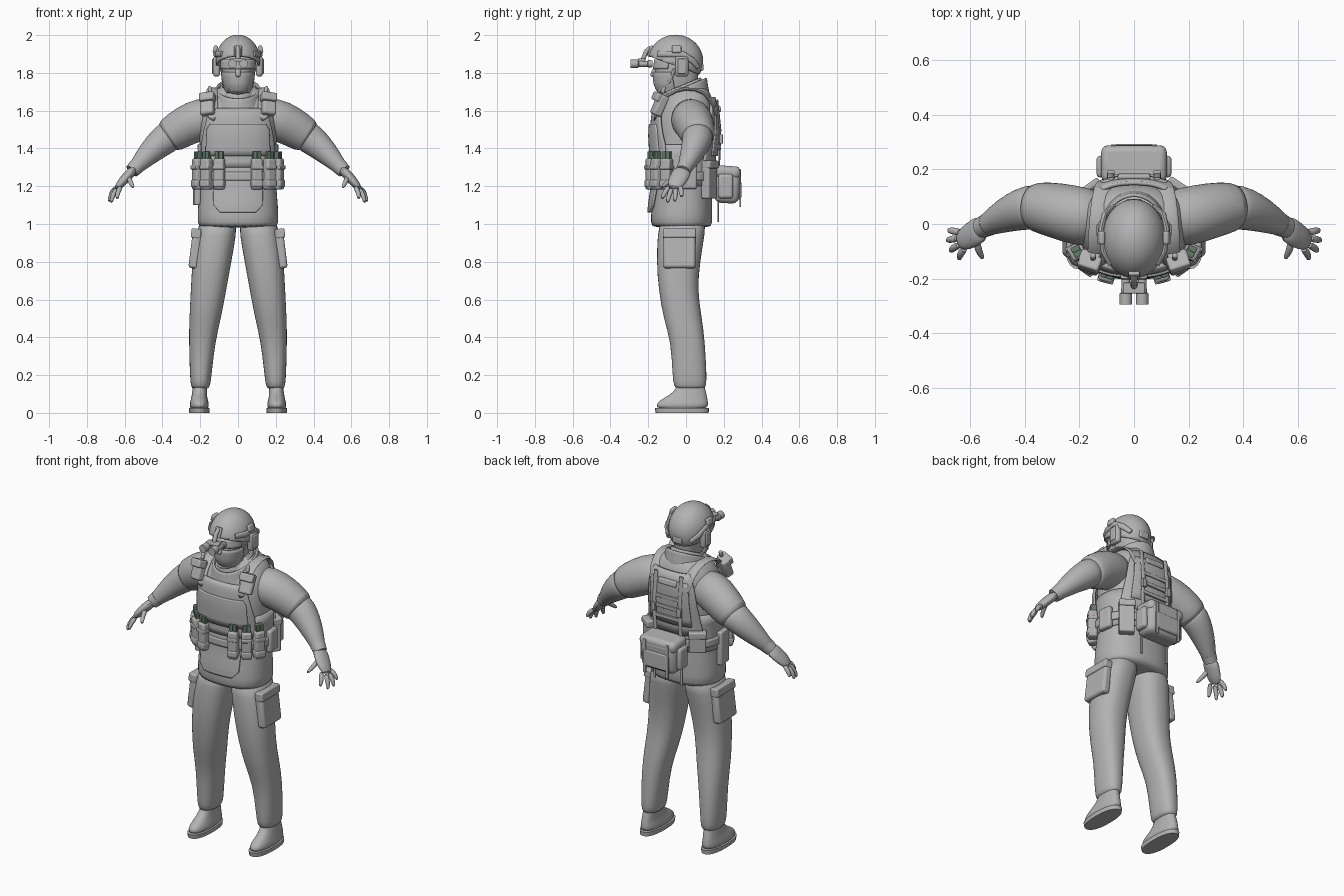
import bpy, bmesh, math
from mathutils import Vector, Matrix, Euler

if "Cube" in bpy.data.objects:
    bpy.data.objects.remove(bpy.data.objects["Cube"])


def material(name, colour):
    mat = bpy.data.materials.new(name)
    mat.use_nodes = True
    mat.diffuse_color = colour
    mat.node_tree.nodes["Principled BSDF"].inputs["Base Color"].default_value = colour
    return mat


GREY = material("matte grey", (0.45, 0.45, 0.45, 1))
GREEN = material("magazine green", (0.12, 0.2, 0.14, 1))
X, Y = Vector((1, 0, 0)), Vector((0, 1, 0))


def finish(name, bm, mat=GREY, mirror=False, subdiv=0, bevel=0, thick=0, angle=40):
    bmesh.ops.recalc_face_normals(bm, faces=bm.faces)
    mesh = bpy.data.meshes.new(name)
    bm.to_mesh(mesh)
    bm.free()
    mesh.materials.append(mat)
    for poly in mesh.polygons:
        poly.use_smooth = True
    mesh.set_sharp_from_angle(angle=math.radians(angle))
    obj = bpy.data.objects.new(name, mesh)
    bpy.context.collection.objects.link(obj)
    if mirror:
        obj.modifiers.new("Mirror", "MIRROR")
    if thick:
        mod = obj.modifiers.new("Solidify", "SOLIDIFY")
        mod.thickness, mod.offset = thick, 0
    if bevel:
        mod = obj.modifiers.new("Bevel", "BEVEL")
        mod.width, mod.segments = bevel, 3
    if subdiv:
        mod = obj.modifiers.new("Subdivision", "SUBSURF")
        mod.levels = mod.render_levels = subdiv
    return obj


def bridge(bm, rings, caps=True, closed=True):
    n = len(rings[0])
    for low, high in zip(rings, rings[1:]):
        for i in range(n if closed else n - 1):
            j = (i + 1) % n
            bm.faces.new((low[i], low[j], high[j], high[i]))
    if caps:
        bm.faces.new(rings[0])
        bm.faces.new(rings[-1])


def surface(table, z, degrees, off=0.0, power=0.85):
    """Point on a stack of rounded sections (z, x0, x1, y0, y1)."""
    row = table[0] if z <= table[0][0] else table[-1]
    for a, b in zip(table, table[1:]):
        if a[0] <= z <= b[0]:
            t = (z - a[0]) / (b[0] - a[0])
            row = [p + (q - p) * t for p, q in zip(a, b)]
            break
    _, x0, x1, y0, y1 = row
    c, s = math.cos(math.radians(degrees)), math.sin(math.radians(degrees))
    px = math.copysign(abs(c) ** power, c) * ((x1 - x0) / 2 + off)
    py = math.copysign(abs(s) ** power, s) * ((y1 - y0) / 2 + off)
    return Vector(((x0 + x1) / 2 + px, (y0 + y1) / 2 + py, z))


def loft(name, table, n=28, subdiv=1, **kw):
    bm = bmesh.new()
    rings = [[bm.verts.new(surface(table, row[0], 360 * i / n)) for i in range(n)] for row in table]
    bridge(bm, rings)
    return finish(name, bm, subdiv=subdiv, angle=75, **kw)


def shell(name, table, rows, centre=-90, off=0.008, thick=0.014, **kw):
    """Panel wrapped on a body; rows are (z, half angle)."""
    bm, rings = bmesh.new(), []
    for (za, ha), (zb, hb) in zip(rows, rows[1:]):
        for k in range(5):
            z, h = za + (zb - za) * k / 4, ha + (hb - ha) * k / 4
            rings.append([bm.verts.new(surface(table, z, centre + h * (i / 16 - 1), off)) for i in range(33)])
    bridge(bm, rings, caps=False, closed=False)
    bmesh.ops.remove_doubles(bm, verts=bm.verts, dist=0.0005)
    return finish(name, bm, thick=thick, **kw)


def tube(name, points, wide=1.0, ref=Y, n=12, **kw):
    """Swept section through (x, y, z, radius), widened along ref."""
    bm, rings = bmesh.new(), []
    pos = [Vector(p[:3]) for p in points]
    for i, p in enumerate(points):
        d = (pos[min(i + 1, len(pos) - 1)] - pos[max(i - 1, 0)]).normalized()
        u = d.cross(ref).normalized()
        v = u.cross(d)
        rings.append([bm.verts.new(pos[i] + p[3] * (u * math.cos(t) + v * wide * math.sin(t)))
                      for t in (math.tau * k / n for k in range(n))])
    bridge(bm, rings)
    return finish(name, bm, **kw)


def box(name, loc, size, rot=(0, 0, 0), bevel=0.008, **kw):
    bm = bmesh.new()
    turn = Euler([math.radians(r) for r in rot]).to_matrix().to_4x4()
    bmesh.ops.create_cube(bm, size=1, matrix=Matrix.Translation(loc) @ turn @ Matrix.Diagonal((*size, 1)))
    return finish(name, bm, bevel=bevel, **kw)


def on_torso(name, degrees, z, size, off=0.0, **kw):
    """Box lying flat on the torso, its depth pointing outwards."""
    tangent = surface(torso, z, degrees + 3) - surface(torso, z, degrees - 3)
    heading = math.atan2(tangent.y, tangent.x)
    out = Vector((math.sin(heading), -math.cos(heading), 0))
    loc = surface(torso, z, degrees) + out * (size[1] / 2 + off)
    return box(name, loc, size, rot=(0, 0, math.degrees(heading)), **kw)


# Jacket, trousers and boots
torso = [(z, -w, w, a, b) for z, w, a, b in (
    (0.98, 0.205, -0.175, 0.13), (0.995, 0.215, -0.188, 0.14), (1.1, 0.213, -0.183, 0.14),
    (1.22, 0.2, -0.165, 0.135), (1.35, 0.2, -0.165, 0.14), (1.48, 0.207, -0.172, 0.152),
    (1.58, 0.205, -0.163, 0.152), (1.65, 0.185, -0.13, 0.145), (1.7, 0.145, -0.1, 0.125),
    (1.735, 0.09, -0.08, 0.1))]
loft("jacket", torso, n=36)
loft("trouser_legs", [
    (1.03, 0.005, 0.2, -0.14, 0.11), (0.95, 0.008, 0.222, -0.15, 0.1), (0.8, 0.035, 0.243, -0.157, 0.075),
    (0.65, 0.062, 0.25, -0.145, 0.06), (0.5, 0.09, 0.258, -0.12, 0.085), (0.38, 0.12, 0.26, -0.08, 0.1),
    (0.2, 0.14, 0.255, -0.072, 0.11), (0.14, 0.147, 0.25, -0.065, 0.107), (0.125, 0.16, 0.24, -0.05, 0.095),
][::-1], mirror=True)
loft("boots", [
    (0.015, 0.155, 0.255, -0.155, 0.115), (0.045, 0.153, 0.257, -0.16, 0.118), (0.07, 0.16, 0.25, -0.135, 0.115),
    (0.095, 0.165, 0.245, -0.085, 0.11), (0.13, 0.163, 0.24, -0.05, 0.1), (0.17, 0.165, 0.238, -0.045, 0.095),
], mirror=True)
loft("boot_soles", [(0, 0.152, 0.258, -0.16, 0.12), (0.025, 0.15, 0.26, -0.165, 0.122)], subdiv=0, mirror=True)
box("cargo_pockets", (0.226, -0.035, 0.865), (0.05, 0.17, 0.2), rot=(0, -7, 0), bevel=0.015, mirror=True)
box("cargo_pocket_flaps", (0.222, -0.035, 0.95), (0.052, 0.175, 0.05), rot=(0, -7, 0), mirror=True)

# Arms and hands
tube("sleeves", [(0.1, 0.015, 1.56, 0.1), (0.19, 0.025, 1.56, 0.116), (0.28, 0.05, 1.52, 0.108),
                 (0.365, 0.064, 1.465, 0.096), (0.375, 0.064, 1.458, 0.08)],
     wide=0.96, n=20, mirror=True, subdiv=1)
tube("forearms", [(0.33, 0.062, 1.49, 0.085), (0.385, 0.062, 1.45, 0.083), (0.44, 0.045, 1.405, 0.072),
                  (0.5, 0.018, 1.345, 0.055), (0.55, -0.01, 1.29, 0.036), (0.565, -0.018, 1.277, 0.035)],
     n=20, mirror=True, subdiv=1)
tube("glove_cuffs", [(0.535, -0.002, 1.307, 0.043), (0.562, -0.015, 1.28, 0.038)], n=20, mirror=True)
tube("palms", [(0.55, -0.01, 1.29, 0.026), (0.58, -0.03, 1.26, 0.027), (0.615, -0.052, 1.22, 0.025),
               (0.645, -0.065, 1.185, 0.016)], wide=1.9, n=16, mirror=True, subdiv=1)
fingers = {"little": ((0.632, -0.03, 1.2), (0.68, -0.022, 1.14)),
           "ring": ((0.642, -0.052, 1.19), (0.684, -0.06, 1.115)),
           "middle": ((0.637, -0.075, 1.19), (0.672, -0.1, 1.11)),
           "index": ((0.618, -0.088, 1.2), (0.64, -0.13, 1.13)),
           "thumb": ((0.578, -0.05, 1.25), (0.552, -0.13, 1.19))}
for finger, (root, tip) in fingers.items():
    mid = Vector(root).lerp(Vector(tip), 0.55) + Vector((0.008, 0, 0.008))
    tube(finger + "_fingers", [(*root, 0.014), (*mid, 0.014), (*tip, 0.009)], mirror=True, subdiv=1)

# Armour vest, collar, groin flap and belts
shell("side_wrap", torso, [(1.2, 180), (1.42, 180)], off=0.004)
shell("chest_plate", torso, [(1.3, 62), (1.42, 58), (1.52, 48), (1.61, 40)], off=0.014)
shell("chest_panel", torso, [(1.36, 46), (1.5, 42), (1.53, 36)], off=0.022)
shell("back_plate", torso, [(1.3, 56), (1.48, 44), (1.67, 36)], centre=90, off=0.012)
shell("back_panel", torso, [(1.36, 34), (1.52, 30), (1.62, 30)], centre=90, off=0.02)
shell("groin_flap", torso, [(1.06, 20), (1.1, 31), (1.34, 37)], off=0.012)
shell("equipment_belt", torso, [(1.23, 180), (1.275, 180)], off=0.016)
tube("shoulder_straps", [(0.13, -0.17, 1.54, 0.009), (0.14, -0.135, 1.65, 0.009), (0.138, -0.06, 1.712, 0.009),
                         (0.13, 0.05, 1.722, 0.009), (0.118, 0.135, 1.67, 0.009), (0.1, 0.163, 1.55, 0.009)],
     wide=3.6, ref=X, mirror=True, subdiv=1)
tube("back_webbing", [(0.085, 0.165, 1.66, 0.005), (0.085, 0.182, 1.5, 0.005), (0.085, 0.175, 1.3, 0.005)],
     wide=2.6, ref=X, mirror=True)
box("drag_handle", (0, 0.174, 1.61), (0.12, 0.02, 0.035), rot=(12, 0, 0))
for z in (1.4, 1.46, 1.52):
    box("back_strip", (0, 0.178, z), (0.17, 0.012, 0.022), bevel=0.003)
box("back_buckles", (0.085, 0.186, 1.45), (0.028, 0.02, 0.05), bevel=0.004, mirror=True)


def collar(name, z, rows):
    bm, rings = bmesh.new(), []
    for rise, rx, ry in rows:
        ring = []
        for i in range(32):
            t = math.tau * i / 32
            y = ry * math.sin(t) - 0.025
            ring.append(bm.verts.new((rx * math.cos(t), y, z + rise + 0.42 * y)))
        rings.append(ring)
    bridge(bm, rings, caps=False)
    finish(name, bm, thick=0.014, subdiv=1)


collar("collar", 1.665, [(-0.03, 0.14, 0.145), (0.01, 0.122, 0.137), (0.045, 0.115, 0.132), (0.065, 0.112, 0.13)])
collar("neck_guard", 1.69, [(-0.02, 0.095, 0.11), (0.03, 0.092, 0.105), (0.055, 0.085, 0.1)])

# Shoulder pouches and belt pouches with magazines
box("shoulder_pouches", (0.162, -0.14, 1.63), (0.075, 0.05, 0.115), rot=(-22, 8, 18), mirror=True, bevel=0.012)
box("shoulder_pouch_flaps", (0.162, -0.143, 1.67), (0.08, 0.055, 0.045), rot=(-22, 8, 18), mirror=True)
box("shoulder_radio_knobs", (0.15, -0.12, 1.71), (0.02, 0.02, 0.04), rot=(-20, 0, 0), mirror=True)
for degrees in (-67, -46, -25):
    on_torso("magazine_pouch", degrees, 1.265, (0.056, 0.052, 0.165), off=0.006, mirror=True, bevel=0.012)
    on_torso("pouch_band", degrees, 1.3, (0.06, 0.056, 0.022), off=0.006, mirror=True, bevel=0.005)
    on_torso("pouch_base", degrees, 1.215, (0.06, 0.056, 0.04), off=0.006, mirror=True, bevel=0.01)
    for lean in (-3, 3):
        on_torso("magazine", degrees + lean, 1.35, (0.022, 0.032, 0.07), off=0.014, mat=GREEN, mirror=True, bevel=0.004)
on_torso("radio_pouch", 186, 1.2, (0.085, 0.035, 0.2))
on_torso("left_hip_pouch", 8, 1.25, (0.085, 0.035, 0.13), bevel=0.012)
on_torso("back_left_pouch", 48, 1.235, (0.085, 0.05, 0.2))
on_torso("back_left_pouch_flap", 48, 1.315, (0.09, 0.056, 0.04))
on_torso("back_right_pouch", 134, 1.27, (0.095, 0.045, 0.12))
on_torso("back_right_pouch_flap", 134, 1.315, (0.1, 0.05, 0.04))

# Rear bag
box("rear_bag", (0, 0.22, 1.205), (0.23, 0.13, 0.19), rot=(-4, 0, 0), bevel=0.035)
box("rear_bag_lid", (0, 0.22, 1.275), (0.24, 0.136, 0.065), rot=(-4, 0, 0), bevel=0.025)
box("rear_bag_pocket", (0, 0.28, 1.18), (0.15, 0.025, 0.1), bevel=0.01)
box("rear_bag_sides", (0.115, 0.21, 1.2), (0.045, 0.08, 0.13), bevel=0.015, mirror=True)
box("rear_bag_straps", (0.075, 0.287, 1.19), (0.018, 0.008, 0.2), bevel=0.002, mirror=True)
box("hanging_straps", (0.09, 0.17, 1.11), (0.016, 0.008, 0.2), bevel=0.002, mirror=True)

# Head, mask and goggles
head = [(1.6, -0.075, 0.075, -0.09, 0.075), (1.68, -0.065, 0.065, -0.12, 0.06), (1.7, -0.06, 0.06, -0.145, 0.06),
        (1.74, -0.073, 0.073, -0.163, 0.062), (1.79, -0.081, 0.081, -0.168, 0.066),
        (1.84, -0.085, 0.085, -0.158, 0.07), (1.92, -0.085, 0.085, -0.15, 0.07)]
loft("head", head)
shell("face_mask", head, [(1.695, 85), (1.75, 85), (1.805, 80)], off=0.004, thick=0.01)
box("nose", (0, -0.17, 1.8), (0.026, 0.03, 0.045), rot=(-18, 0, 0), bevel=0.01)
shell("goggle_frame", head, [(1.82, 70), (1.87, 70)], off=0.008, thick=0.012)

# Helmet with open underside, rails, headset and night optic
bm = bmesh.new()
bmesh.ops.create_uvsphere(bm, u_segments=40, v_segments=24, radius=1,
                          matrix=Matrix.Translation((0, -0.055, 1.862)) @ Matrix.Diagonal((0.112, 0.14, 0.134, 1)))
bmesh.ops.bisect_plane(bm, geom=bm.verts[:] + bm.edges[:] + bm.faces[:], dist=0.0001, clear_inner=True,
                       plane_co=(0, -0.055, 1.838), plane_no=(0, 0.36, 1))
finish("helmet", bm, thick=0.012)
tube("helmet_rails", [(0.085, -0.15, 1.9, 0.009), (0.112, -0.1, 1.9, 0.01), (0.12, -0.02, 1.9, 0.01),
                      (0.108, 0.035, 1.865, 0.01), (0.075, 0.065, 1.83, 0.008)], ref=Vector((0, 0, 1)), wide=1.7, mirror=True)
box("ear_cups", (0.113, -0.022, 1.835), (0.038, 0.07, 0.11), bevel=0.016, mirror=True)
box("ear_cup_caps", (0.132, -0.022, 1.835), (0.012, 0.045, 0.08), bevel=0.005, mirror=True)
box("rail_clips", (0.12, -0.05, 1.925), (0.022, 0.05, 0.04), rot=(0, -15, 0), mirror=True)
tube("chin_straps", [(0.088, -0.06, 1.82, 0.005), (0.08, -0.09, 1.75, 0.005), (0.04, -0.145, 1.698, 0.005),
                     (0.001, -0.155, 1.69, 0.005)], wide=1.8, mirror=True)
box("helmet_rear_dial", (0, 0.082, 1.83), (0.06, 0.02, 0.04))
box("optic_shroud", (0, -0.187, 1.915), (0.04, 0.02, 0.06), rot=(-20, 0, 0), bevel=0.005)
tube("optic_arm", [(0, -0.185, 1.935, 0.012), (0, -0.21, 1.915, 0.012), (0, -0.228, 1.872, 0.012)], ref=X)
box("optic_bridge", (0, -0.235, 1.868), (0.08, 0.04, 0.018), bevel=0.005)
tube("optic_tubes", [(0.03, -0.178, 1.848, 0.018), (0.03, -0.2, 1.848, 0.02), (0.03, -0.203, 1.848, 0.016),
                     (0.03, -0.25, 1.848, 0.017), (0.03, -0.255, 1.848, 0.023), (0.03, -0.295, 1.848, 0.023),
                     (0.03, -0.295, 1.848, 0.018), (0.03, -0.285, 1.848, 0.017)], ref=X, n=20, mirror=True)
